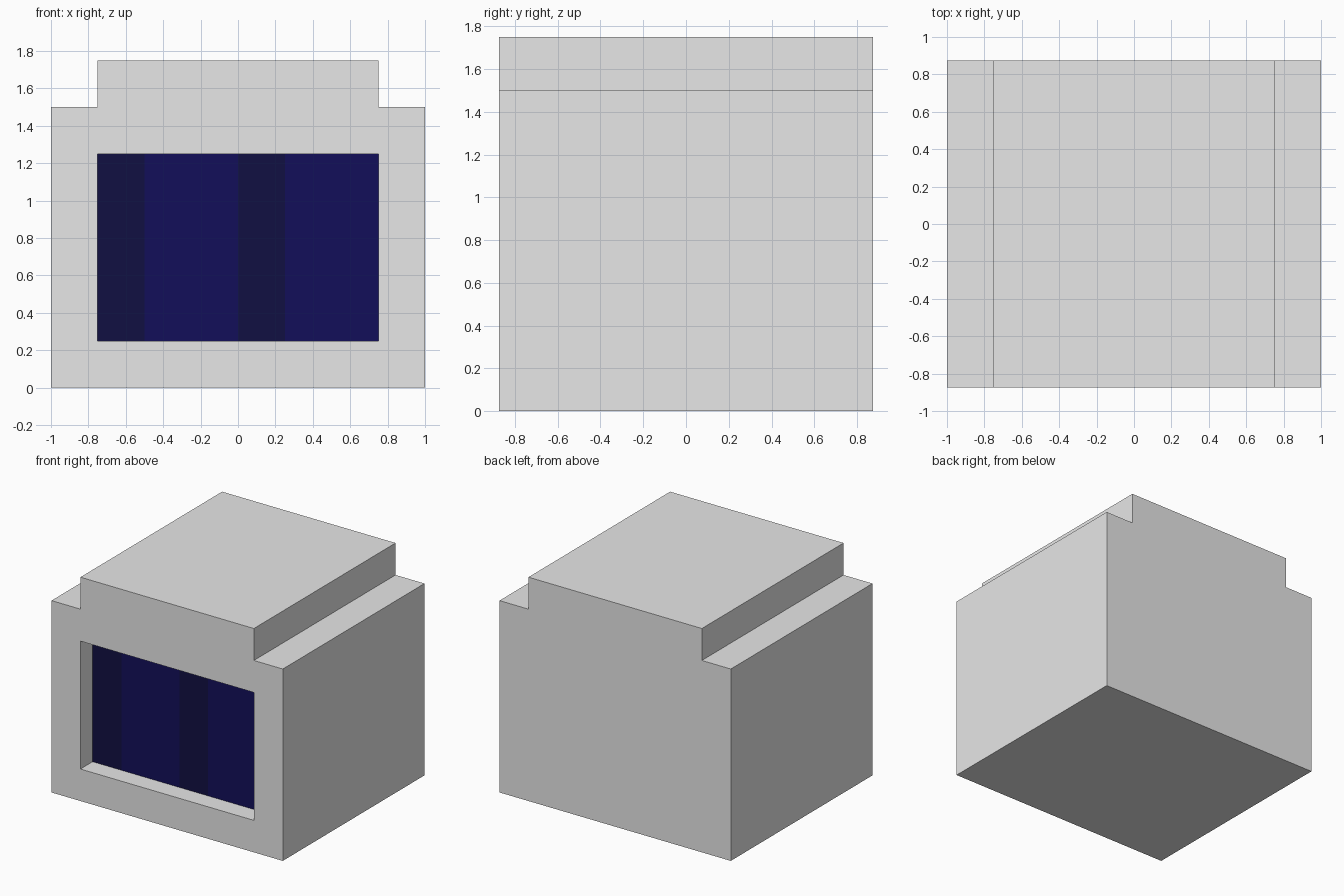
import bpy, bmesh

if "Cube" in bpy.data.objects:
    bpy.data.objects.remove(bpy.data.objects["Cube"])

FRONT, BACK = -0.875, 0.875
POCKET_Y = -0.72      # back wall of the screen recess
SCREEN_Y = -0.725     # visible screen surface


def material(name, rgb):
    m = bpy.data.materials.new(name)
    m.diffuse_color = (*rgb, 1)
    m.use_nodes = True
    m.node_tree.nodes["Principled BSDF"].inputs["Base Color"].default_value = m.diffuse_color
    return m


def extrude_profile(name, profile, y0, y1, mat):
    """Solid made by extruding an (x, z) profile from y0 to y1."""
    bm = bmesh.new()
    face = bm.faces.new([bm.verts.new((x, y0, z)) for x, z in profile])
    ext = bmesh.ops.extrude_face_region(bm, geom=[face])
    bmesh.ops.translate(bm, vec=(0, y1 - y0, 0),
                        verts=[v for v in ext["geom"] if isinstance(v, bmesh.types.BMVert)])
    # Close the starting end if the extrusion removed it
    bm.edges.ensure_lookup_table()
    bmesh.ops.holes_fill(bm, edges=[e for e in bm.edges if e.is_boundary])
    bmesh.ops.recalc_face_normals(bm, faces=bm.faces)
    mesh = bpy.data.meshes.new(name)
    bm.to_mesh(mesh)
    bm.free()
    mesh.materials.append(mat)
    obj = bpy.data.objects.new(name, mesh)
    bpy.context.collection.objects.link(obj)
    return obj


def rect(x0, x1, z0, z1):
    return [(x0, z0), (x1, z0), (x1, z1), (x0, z1)]


grey = material("light grey", (0.8, 0.8, 0.8))
blue = material("navy blue", (0.006, 0.0047, 0.10))
dark = material("dark navy", (0.0054, 0.0052, 0.055))

# Casing with a raised middle section
half = [(1, 0), (1, 1.5), (0.75, 1.5), (0.75, 1.75)]
casing = extrude_profile("casing", half + [(-x, z) for x, z in reversed(half)],
                         FRONT, BACK, grey)

# Screen recess cut into the front
cutter = extrude_profile("recess_cutter", rect(-0.75, 0.75, 0.25, 1.25),
                         FRONT - 0.2, POCKET_Y, grey)
cutter.hide_render = True
cutter.hide_viewport = True
cutter.display_type = 'WIRE'
cut = casing.modifiers.new("screen_recess", 'BOOLEAN')
cut.operation = 'DIFFERENCE'
cut.solver = 'EXACT'
cut.object = cutter

# Screen: thin vertical bands of two blues
bands = [(-0.75, -0.5, dark), (-0.5, 0, blue), (0, 0.25, dark), (0.25, 0.75, blue)]
for i, (x0, x1, mat) in enumerate(bands, 1):
    extrude_profile(f"screen_band_{i}", rect(x0, x1, 0.25, 1.25), SCREEN_Y, POCKET_Y, mat)
